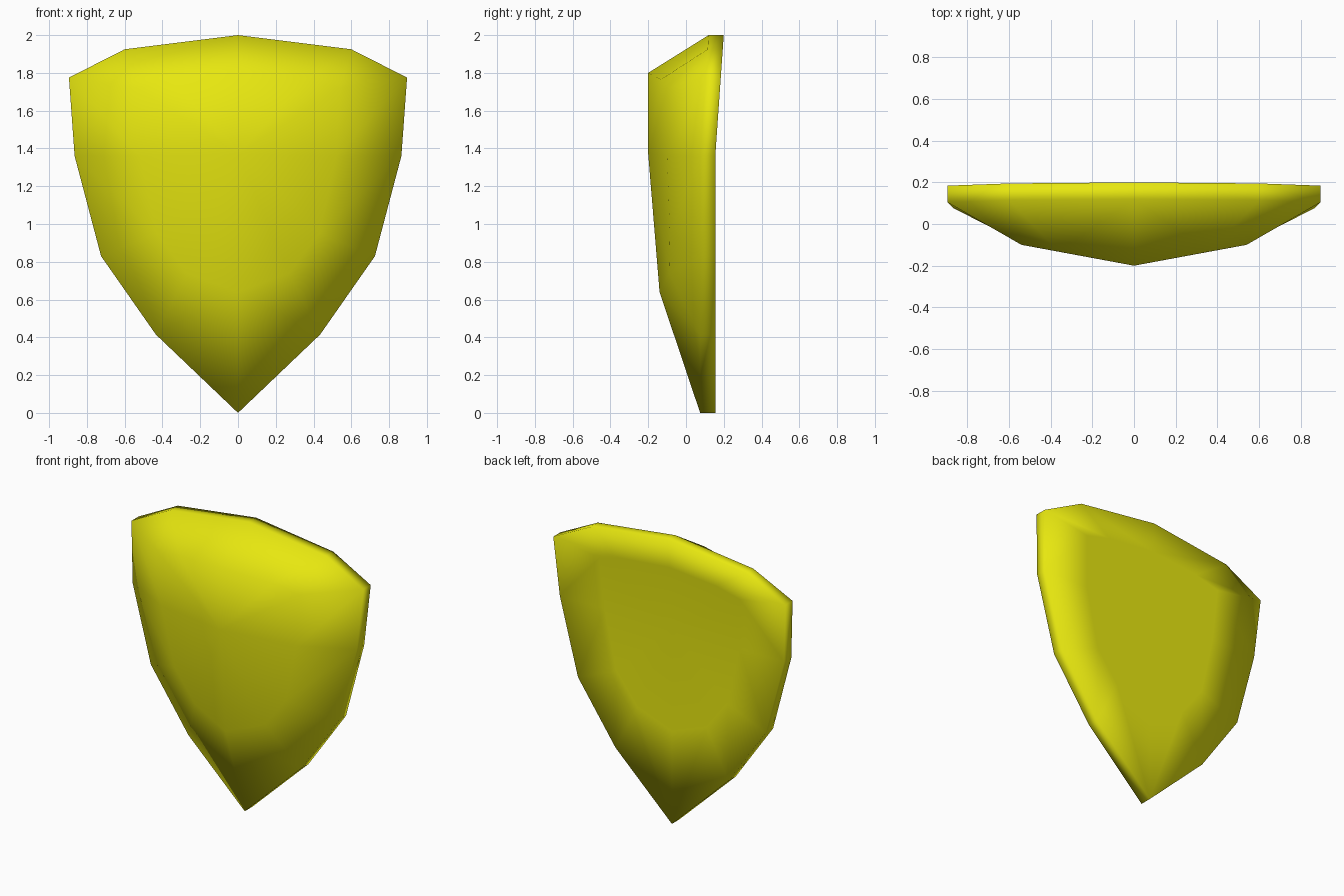
import bpy, bmesh

if "Cube" in bpy.data.objects:
    bpy.data.objects.remove(bpy.data.objects["Cube"])

# Right half outlines (x, z), from top centre to bottom tip
RIM = [(0, 2.0), (0.60, 1.925), (0.895, 1.775), (0.865, 1.36),
       (0.725, 0.83), (0.435, 0.415), (0, 0.0)]
# Inner panel outline (x, z, front y)
PANEL = [(0, 1.80, -0.20), (0.36, 1.765, -0.133), (0.54, 1.72, -0.10),
         (0.52, 1.36, -0.10), (0.43, 0.95, -0.085), (0.27, 0.74, -0.09),
         (0, 0.64, -0.14)]
THICK = 0.08


def back_y(z):
    """Back is flat, leaning backwards above z = 1.36."""
    return 0.155 + max(0, z - 1.36) * 0.07


bm = bmesh.new()
front_rim = [bm.verts.new((x, back_y(z) - THICK, z)) for x, z in RIM]
back_rim = [bm.verts.new((x, back_y(z), z)) for x, z in RIM]
front_in = [bm.verts.new((x, y, z)) for x, z, y in PANEL]
back_in = [bm.verts.new((x, back_y(z), z)) for x, z, y in PANEL]
front_mid = bm.verts.new((0, -0.20, 1.37))
back_mid = bm.verts.new((0, 0.155, 1.37))

# Rings: back panel edge -> back rim -> front rim -> front panel edge
rings = [back_in, back_rim, front_rim, front_in]
for a, b in zip(rings, rings[1:]):
    for i in range(len(RIM) - 1):
        bm.faces.new((a[i], a[i + 1], b[i + 1], b[i]))

# Centre panels
for ring, mid in ((front_in, front_mid), (back_in, back_mid)):
    for i in range(len(RIM) - 1):
        bm.faces.new((mid, ring[i], ring[i + 1]))

# Mirror to the left half
bmesh.ops.mirror(bm, geom=bm.verts[:] + bm.edges[:] + bm.faces[:],
                 axis='X', merge_dist=0.0005)
bmesh.ops.remove_doubles(bm, verts=bm.verts[:], dist=0.0005)
bmesh.ops.recalc_face_normals(bm, faces=bm.faces[:])
for f in bm.faces:
    f.smooth = True

mesh = bpy.data.meshes.new("shield")
bm.to_mesh(mesh)
bm.free()
shield = bpy.data.objects.new("shield", mesh)
bpy.context.collection.objects.link(shield)

yellow = bpy.data.materials.new("yellow")
yellow.diffuse_color = (0.80, 0.80, 0.005, 1)
yellow.use_nodes = True
yellow.node_tree.nodes["Principled BSDF"].inputs["Base Color"].default_value = yellow.diffuse_color
mesh.materials.append(yellow)
